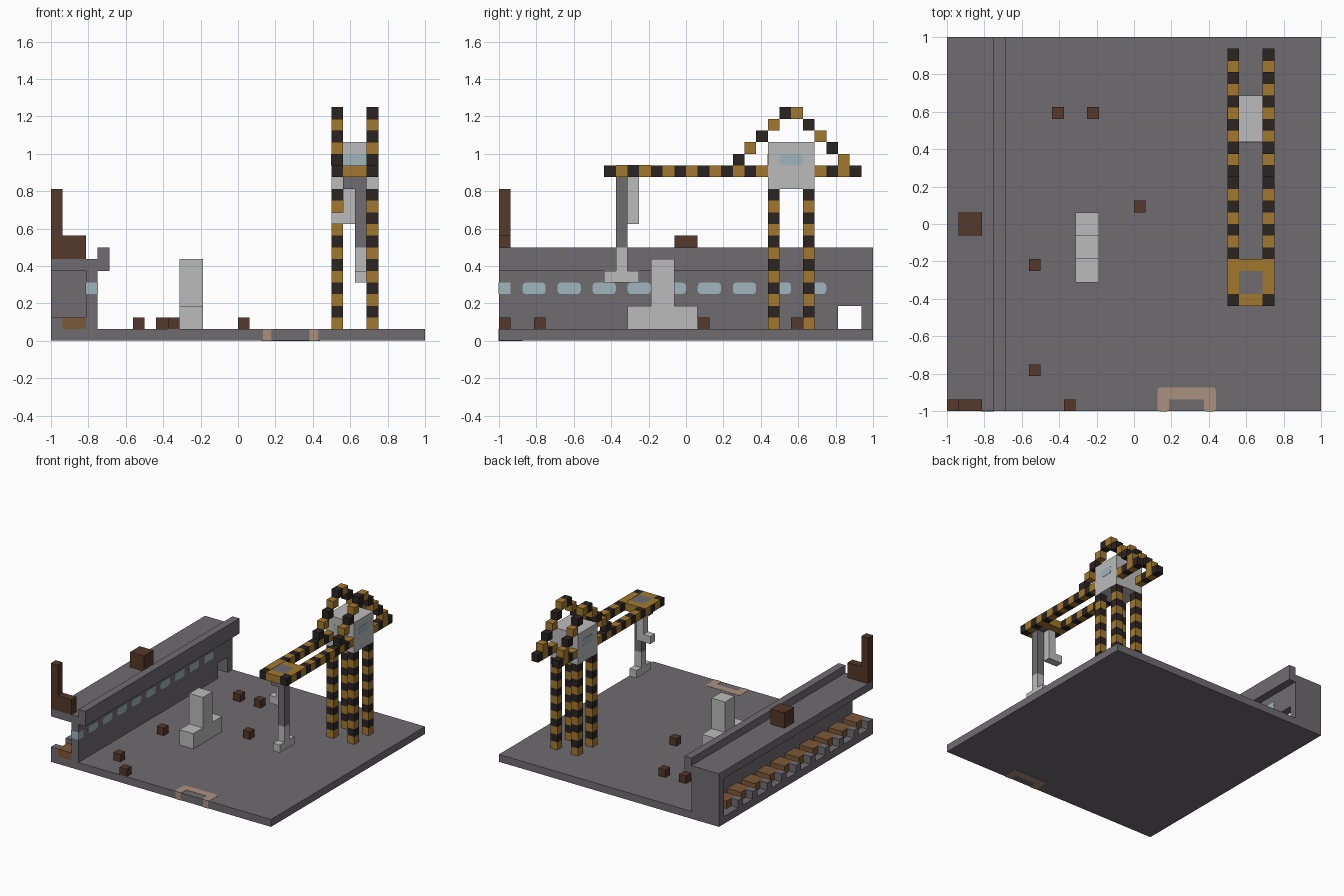
import bpy, bmesh
from mathutils import Vector

U = 1 / 16  # one block; parts are laid out on a 32 x 32 block grid

cube = bpy.data.objects.get("Cube")
if cube:
    bpy.data.objects.remove(cube, do_unlink=True)


def material(name, r, g, b):
    m = bpy.data.materials.new(name)
    m.use_nodes = True
    m.diffuse_color = (r, g, b, 1)
    m.node_tree.nodes["Principled BSDF"].inputs["Base Color"].default_value = (r, g, b, 1)
    return m


GREY = material("concrete grey", .16, .15, .162)
LIGHT = material("light grey", .5, .5, .5)
YELLOW = material("hazard yellow", .36, .19, .026)
BLACK = material("hazard black", .024, .017, .016)
BROWN = material("dark brown", .09, .04, .024)
WOOD = material("sleeper wood", .2, .1, .04)
GLASS = material("window glass", .35, .46, .51)
PEACH = material("peach marking", .4, .28, .22)


def part(name, boxes, round_axis=None, radius=.3):
    """Join boxes (material, x range, y range, z range) given in blocks."""
    bm = bmesh.new()
    mats = []
    for mat, xs, ys, zs in boxes:
        if mat not in mats:
            mats.append(mat)
        verts = bmesh.ops.create_cube(bm, size=1)["verts"]
        for v in verts:
            v.co = Vector([r[0] if c < 0 else r[1] for c, r in zip(v.co, (xs, ys, zs))])
        faces = {f for v in verts for f in v.link_faces}
        for f in faces:
            f.material_index = mats.index(mat)
        if round_axis is not None:
            edges = [e for e in {e for f in faces for e in f.edges}
                     if abs((e.verts[0].co - e.verts[1].co).normalized()[round_axis]) > .9]
            bmesh.ops.bevel(bm, geom=edges, offset=radius, segments=2,
                            profile=.5, affect='EDGES', material=-1)
    for v in bm.verts:
        v.co = Vector((v.co.x * U - 1, v.co.y * U - 1, v.co.z * U))
    bmesh.ops.recalc_face_normals(bm, faces=bm.faces)
    mesh = bpy.data.meshes.new(name)
    bm.to_mesh(mesh)
    bm.free()
    for m in mats:
        mesh.materials.append(m)
    ob = bpy.data.objects.new(name, mesh)
    bpy.context.collection.objects.link(ob)
    return ob


def block(mat, x, y, z):
    return (mat, (x, x + 1), (y, y + 1), (z, z + 1))


def stripe(i):
    return YELLOW if i % 2 else BLACK


E = .03  # how far inlays stand proud, in blocks

# Ground slab and the arch marking set through it
part("ground_slab", [(GREY, (0, 32), (0, 32), (E, 1))])
part("arch_marking", [
    (PEACH, (18, 23), (1, 2), (0, 1 + E)),
    (PEACH, (18, 19), (-E, 1.5), (0, 1 + E)),
    (PEACH, (22, 23), (-E, 1.5), (0, 1 + E))], 2, .2)

# Station: pierced wall, end wall, roof and overhanging parapet
part("station_wall", [
    (GREY, (3, 4), (0, 29), (1, 6)),
    (GREY, (3, 4), (29, 31), (3, 6)),
    (GREY, (0, 4), (31, 32), (1, 6))])
part("station_roof", [(GREY, (0, 4), (0, 32), (6, 7))])
part("station_parapet", [(GREY, (4, 5), (0, 32), (6, 8))])
part("station_windows", [(GLASS, (3 - E, 4 + E), (y, y + 2), (4, 5))
                         for y in range(2, 28, 3)], 0)
part("station_end_window", [(GLASS, (3 - E, 4 + E), (-E, 1), (4, 5))])

# Railway inside the station
part("track_sleepers", [(WOOD, (1, 3), (y, y + 2), (1, 2)) for y in range(0, 29, 3)])
part("track_teeth", [block(GREY, 0, y, 1) for y in range(0, 29, 3)])

# Rooftop chimney and crate
part("roof_chimney", [
    (BROWN, (0, 3), (0, 1), (7, 9)),
    (BROWN, (0, 1), (0, 1), (9, 13))])
part("roof_crate", [(BROWN, (1, 3), (15, 17), (7, 9))])

# Monument and scattered crates in the yard
part("monument", [
    (LIGHT, (11, 13), (11, 17), (1, 3)),
    (LIGHT, (11, 13), (13, 15), (3, 7))])
part("yard_crates", [block(BROWN, x, y, 1) for x, y in
                     ((9, 25), (12, 25), (16, 17), (7, 12), (7, 3), (10, 0))])

# Crane legs, striped by height
SIDES = (24, 27)
part("crane_legs", [block(stripe(z), x, y, z)
                    for x in SIDES for y in (23, 26) for z in range(1, 13)])

# Crane cabin with front and side windows
part("crane_cabin", [(LIGHT, (24, 28), (23, 27), (13, 17))])
part("cabin_side_windows", [(GLASS, (24 - E, 28 + E), (24, 26), (15, 16))], 0)
part("cabin_front_window", [(GLASS, (25, 27), (23 - E, 23.1), (15, 16))])

# Twin booms, with the counter-jib behind the cabin
part("crane_boom",
     [block(stripe(y + 1), x, y, 14) for x in SIDES for y in range(9, 23)] +
     [block(stripe(y), x, y, 14) for x in SIDES for y in range(27, 31)])
part("boom_crossbars", [(YELLOW, (25, 27), (y, y + 1), (14, 15)) for y in (9, 12)])
part("boom_top_plates", [(YELLOW, (x, x + 1), (10, 13), (15, 15 + E)) for x in SIDES])
part("boom_hatch", [(GREY, (25, 27), (10, 12), (14, 15))])

# Stepped stays rising over the cabin
part("crane_stays", [block(stripe(y), x, y, 15 + min(y - 20, 29 - y))
                     for x in SIDES for y in range(20, 30)])

# Hanging mast, side bracket and gripper
part("mast", [
    (GREY, (26, 27), (10, 11), (8, 14)),
    (GREY, (25, 26), (10, 11), (13, 14))])
part("mast_bracket", [
    (LIGHT, (25, 26), (11, 12), (10, 14)),
    (LIGHT, (24, 25), (11, 12), (10, 11))])
part("gripper", [
    (LIGHT, (26, 27), (10, 11), (6, 8)),
    (LIGHT, (26, 27), (9, 12), (5, 6))])
